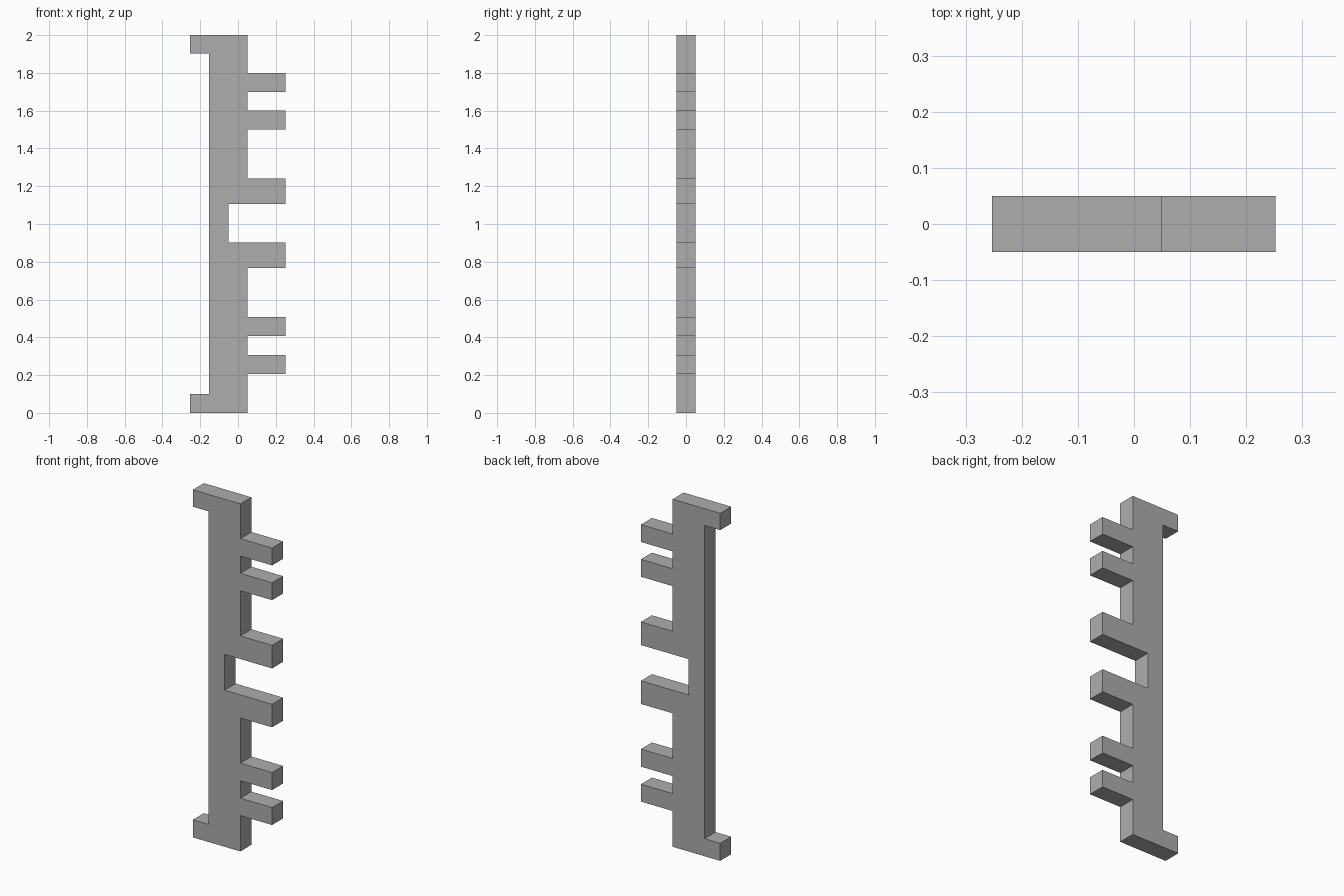
import bpy
import bmesh

cube = bpy.data.objects.get("Cube")
if cube:
    bpy.data.objects.remove(cube, do_unlink=True)

# Single flat grey
grey = bpy.data.materials.new("plain_grey")
grey.use_nodes = True
colour = (0.42, 0.42, 0.42, 1)
grey.diffuse_color = colour
grey.node_tree.nodes["Principled BSDF"].inputs["Base Color"].default_value = colour

THICKNESS = 0.1
HOOK, BACK, NOTCH, FRONT, TIP = -0.253, -0.153, -0.05, 0.05, 0.252

# Height range of each tooth, bottom to top
teeth = [(0.206, 0.306), (0.407, 0.508), (0.768, 0.901),
         (1.107, 1.24), (1.5, 1.6), (1.7, 1.8)]

# Outline: bottom hook, toothed edge with a central notch, top hook
outline = [(BACK, 0.101), (HOOK, 0.101), (HOOK, 0), (FRONT, 0)]
for i, (low, high) in enumerate(teeth):
    root_low = NOTCH if i == 3 else FRONT
    root_high = NOTCH if i == 2 else FRONT
    outline += [(root_low, low), (TIP, low), (TIP, high), (root_high, high)]
outline += [(FRONT, 2), (HOOK, 2), (HOOK, 1.903), (BACK, 1.903)]

# Extrude the outline through the thickness
bm = bmesh.new()
face = bm.faces.new([bm.verts.new((x, -THICKNESS / 2, z)) for x, z in outline])
result = bmesh.ops.extrude_face_region(bm, geom=[face], use_keep_orig=True)
moved = [v for v in result["geom"] if isinstance(v, bmesh.types.BMVert)]
bmesh.ops.translate(bm, verts=moved, vec=(0, THICKNESS, 0))
bmesh.ops.recalc_face_normals(bm, faces=bm.faces[:])

mesh = bpy.data.meshes.new("toothed_bar")
bm.to_mesh(mesh)
bm.free()
mesh.materials.append(grey)
bar = bpy.data.objects.new("toothed_bar", mesh)
bpy.context.collection.objects.link(bar)
